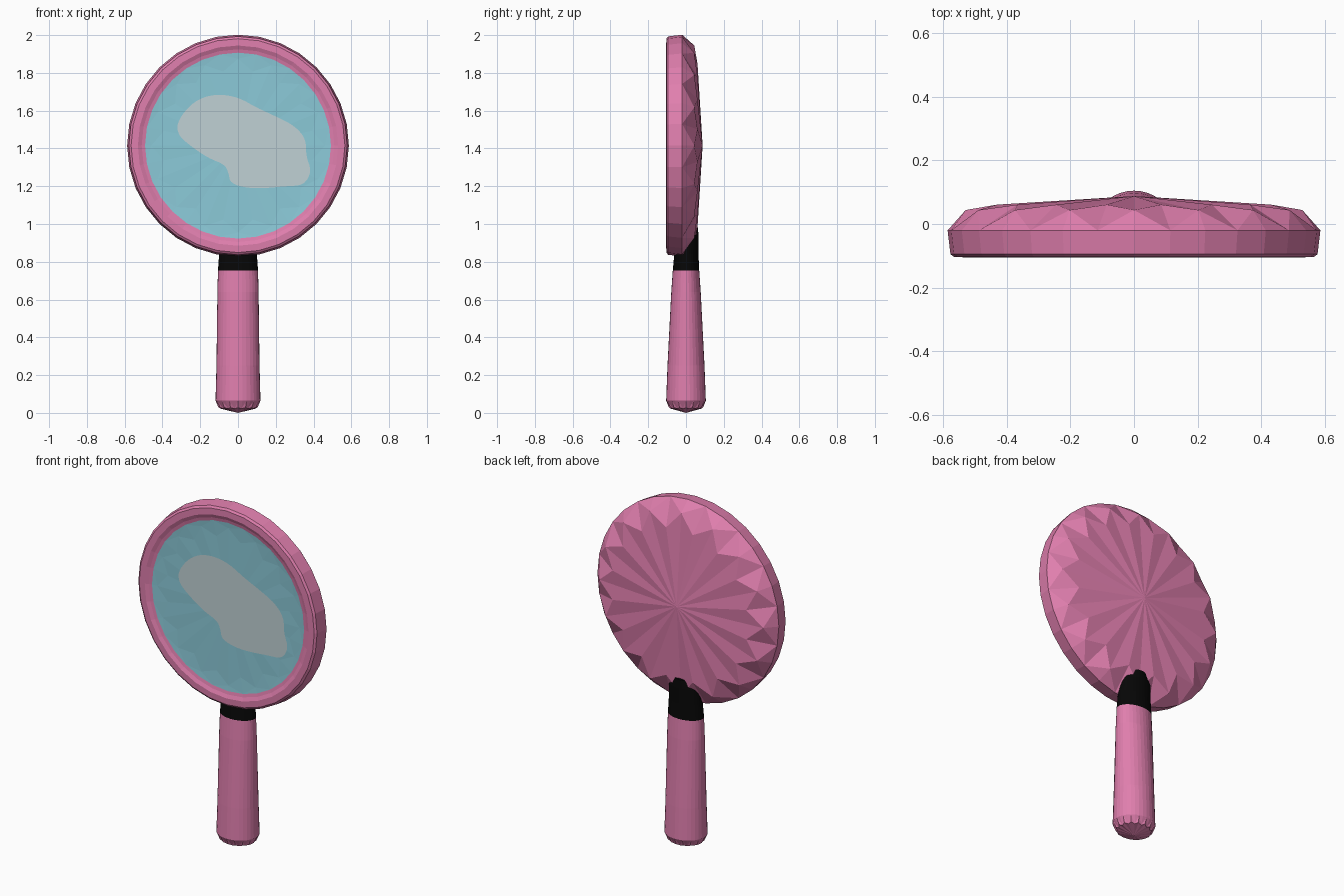
import bpy, bmesh, math

if "Cube" in bpy.data.objects:
    bpy.data.objects.remove(bpy.data.objects["Cube"])

N = 32
CZ = 1.415  # height of the round head's centre


def material(name, rgb):
    m = bpy.data.materials.new(name)
    m.diffuse_color = (*rgb, 1)
    m.use_nodes = True
    m.node_tree.nodes["Principled BSDF"].inputs["Base Color"].default_value = m.diffuse_color
    return m


PINK = material("pink plastic", (0.74, 0.21, 0.42))
BLACK = material("black band", (0.002, 0.002, 0.002))
BLUE = material("blue mirror", (0.26, 0.59, 0.69))
GREY = material("pale reflection", (0.53, 0.64, 0.66))


def finish(bm, name, mats):
    bmesh.ops.recalc_face_normals(bm, faces=bm.faces)
    me = bpy.data.meshes.new(name)
    bm.to_mesh(me)
    bm.free()
    for m in mats:
        me.materials.append(m)
    ob = bpy.data.objects.new(name, me)
    bpy.context.collection.objects.link(ob)
    return ob


def bridge(bm, a, b, mat=0, split=False):
    n = len(a)
    for i in range(n):
        j = (i + 1) % n
        if split:  # triangles fan from the even points, giving a star pattern
            if i % 2:
                tris = [(a[i], a[j], b[j]), (a[i], b[j], b[i])]
            else:
                tris = [(a[i], a[j], b[i]), (a[j], b[j], b[i])]
        else:
            tris = [(a[i], a[j], b[j], b[i])]
        for t in tris:
            bm.faces.new(t).material_index = mat


def cap(bm, ring, centre, mat=0):
    c = bm.verts.new(centre)
    for i in range(len(ring)):
        bm.faces.new((ring[i], ring[(i + 1) % len(ring)], c)).material_index = mat


# Round head: rings of (even radius, even y, odd radius, odd y)
def head_ring(bm, r0, y0, r1=None, y1=None):
    out = []
    for i in range(N):
        r, y = (r1, y1) if r1 and i % 2 else (r0, y0)
        t = 2 * math.pi * i / N
        out.append(bm.verts.new((r * math.sin(t), y, CZ + r * math.cos(t))))
    return out


bm = bmesh.new()
back_star = head_ring(bm, 0.53, 0.044, 0.44, 0.061)
widest = head_ring(bm, 0.587, -0.02)
front_edge = head_ring(bm, 0.578, -0.095)
rim_outer = head_ring(bm, 0.566, -0.104)
rim_inner = head_ring(bm, 0.53, -0.105)
rim_step = head_ring(bm, 0.51, -0.096)
glass_edge = head_ring(bm, 0.492, -0.092)
glass_star = head_ring(bm, 0.46, -0.089, 0.40, -0.087)
cap(bm, back_star, (0, 0.088, CZ))
bridge(bm, widest, back_star, split=True)
for a, b in ((widest, front_edge), (front_edge, rim_outer), (rim_outer, rim_inner),
             (rim_inner, rim_step), (rim_step, glass_edge)):
    bridge(bm, a, b)
bridge(bm, glass_edge, glass_star, 1, True)
cap(bm, glass_star, (0, -0.086, CZ), 1)
finish(bm, "mirror_head", [PINK, BLUE])

# Pale reflection on the glass, a thin plate with a rounded outline
outline = [(-0.325, 1.53), (-0.27, 1.615), (-0.19, 1.672), (-0.09, 1.688), (0.01, 1.667),
           (0.10, 1.615), (0.20, 1.57), (0.30, 1.52), (0.36, 1.45), (0.36, 1.36),
           (0.39, 1.28), (0.35, 1.205), (0.25, 1.20), (0.15, 1.19), (0.05, 1.19),
           (-0.04, 1.215), (-0.05, 1.27), (-0.07, 1.315), (-0.16, 1.35), (-0.26, 1.42),
           (-0.315, 1.47)]
for _ in range(2):  # corner cutting
    outline = [(p[0] * (1 - f) + q[0] * f, p[1] * (1 - f) + q[1] * f)
               for p, q in zip(outline, outline[1:] + outline[:1]) for f in (0.25, 0.75)]
bm = bmesh.new()
cap(bm, [bm.verts.new((x, -0.091, z)) for x, z in outline], (0, -0.091, CZ))
ob = finish(bm, "reflection", [GREY])
for p in ob.data.polygons:
    if p.normal.y > 0:
        p.flip()

# Handle: oval sections (z, half width, half depth, y offset); black above 0.75
sections = [(0.028, 0.103, 0.090, 0), (0.065, 0.119, 0.105, 0), (0.25, 0.114, 0.098, 0),
            (0.64, 0.109, 0.078, 0), (0.753, 0.106, 0.070, 0),
            (0.84, 0.100, 0.064, 0.002), (0.93, 0.095, 0.058, 0.008),
            (0.98, 0.06, 0.052, 0.012)]
bm = bmesh.new()
rings = []
for k, (z, rx, ry, cy) in enumerate(sections):
    ring = []
    for i in range(N):
        t = 2 * math.pi * i / N
        # scalloped lower edge
        s, dz = (0.9, -0.006) if k == 0 and i % 2 else (1, 0)
        ring.append(bm.verts.new((rx * s * math.sin(t), cy + ry * s * math.cos(t), z + dz)))
    rings.append(ring)
for k in range(len(rings) - 1):
    bridge(bm, rings[k], rings[k + 1], 1 if sections[k][0] > 0.75 else 0, k == 0)
cap(bm, rings[0], (0, 0, 0.0))
cap(bm, rings[-1], (0, 0.012, 0.99), 1)
finish(bm, "handle", [PINK, BLACK])
